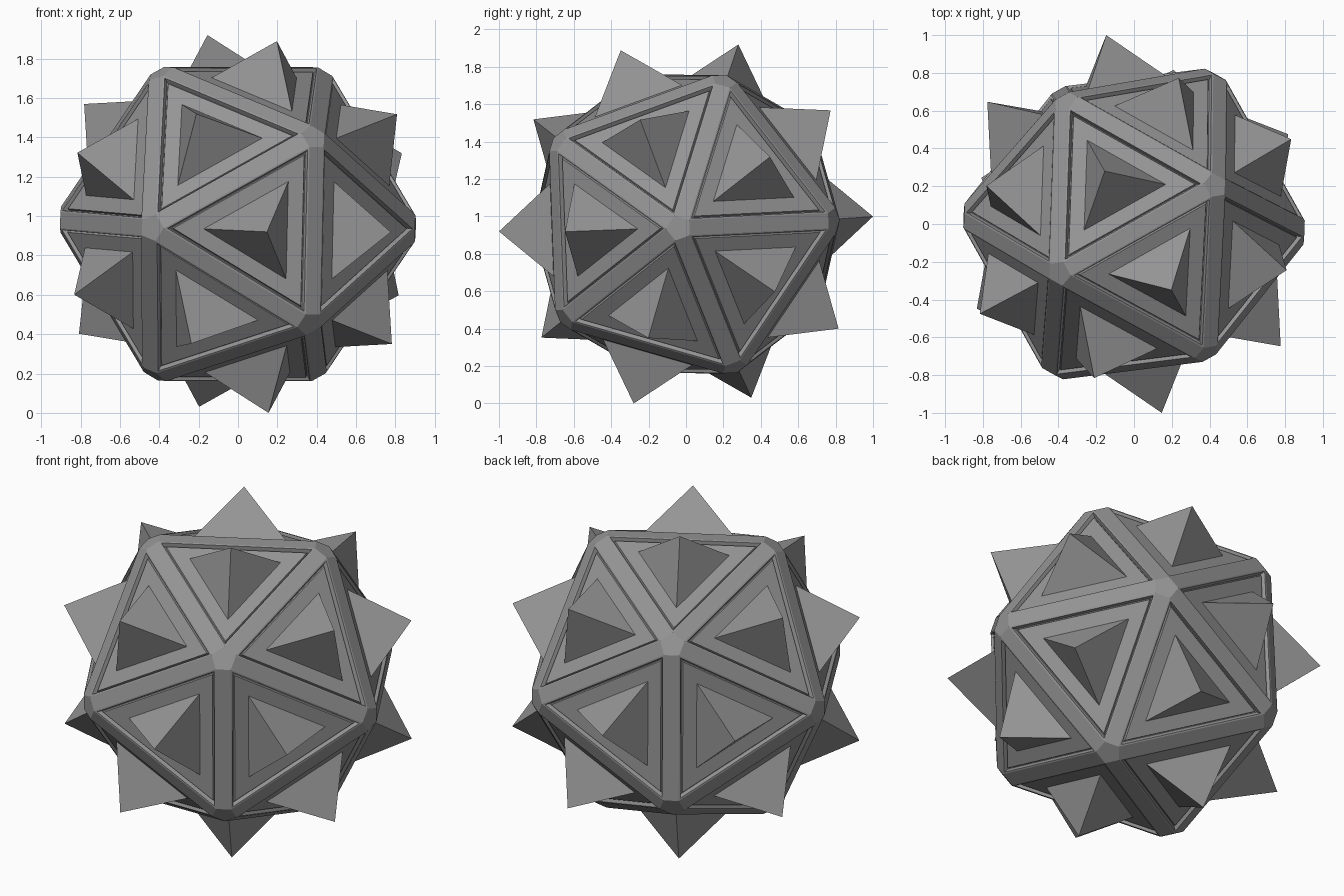
import bpy, bmesh, math
from itertools import combinations
from mathutils import Vector

if "Cube" in bpy.data.objects:
    bpy.data.objects.remove(bpy.data.objects["Cube"])

# Icosahedron directions: one axis almost along x, five-fold ring turned slightly
e1 = Vector((1, -0.042, -0.024)).normalized()
e2 = Vector((0, 1, 0))
e2 = (e2 - e1 * e2.dot(e1)).normalized()
e3 = e1.cross(e2)
dirs = [e1]
for k in range(5):
    a = math.radians(2.1 + 72 * k)
    dirs.append((e1 + 2 * (math.cos(a) * e2 + math.sin(a) * e3)) / math.sqrt(5))
dirs += [-d for d in dirs]

# The twenty triangular sides, each as (outward normal, three corner directions)
sides = []
for a, b, c in combinations(dirs, 3):
    if min(a.dot(b), b.dot(c), a.dot(c)) > 0.4:
        n = (a + b + c).normalized()
        if (b - a).cross(c - a).dot(n) < 0:
            b, c = c, b
        sides.append((n, [(p - n * p.dot(n)).normalized() for p in (a, b, c)]))

APEX = 1.0 / max(n.y for n, _ in sides)
CENTRE = Vector((0, 0, APEX * max(n.z for n, _ in sides)))

# Dark grey for the whole model
grey = bpy.data.materials.new("dark_grey")
grey.diffuse_color = (0.3, 0.3, 0.3, 1)
grey.use_nodes = True
grey.node_tree.nodes["Principled BSDF"].inputs["Base Color"].default_value = grey.diffuse_color


def ring(side, inradius, dist):
    n, corners = side
    return [CENTRE + n * dist + c * 2 * inradius for c in corners]


def finish(bm, name):
    me = bpy.data.meshes.new(name)
    bm.to_mesh(me)
    bm.free()
    me.materials.append(grey)
    ob = bpy.data.objects.new(name, me)
    bpy.context.collection.objects.link(ob)
    return ob


# Frame: edge bars and pentagon caps as separate plates, open at every side
LIP, LIP_D = 0.246, 0.759
bm = bmesh.new()
for s in sides:
    for p in ring(s, LIP, LIP_D):
        bm.verts.new(p)
bmesh.ops.convex_hull(bm, input=bm.verts)
bmesh.ops.dissolve_limit(bm, angle_limit=0.03, verts=bm.verts, edges=bm.edges)
bmesh.ops.recalc_face_normals(bm, faces=bm.faces)
bmesh.ops.delete(bm, geom=[f for f in bm.faces if len(f.verts) == 3],
                 context='FACES_ONLY')
bmesh.ops.split_edges(bm, edges=bm.edges)
finish(bm, "edge_bars_and_caps")

# Panels: lip, groove and flat triangle filling each opening
PROFILE = [(LIP, LIP_D), (0.237, LIP_D), (0.229, 0.735), (0.225, 0.735), (0.221, 0.747)]
bm = bmesh.new()
for s in sides:
    rings = [[bm.verts.new(p) for p in ring(s, r, d)] for r, d in PROFILE]
    for lo, hi in zip(rings, rings[1:]):
        for i in range(3):
            j = (i + 1) % 3
            bm.faces.new((lo[i], lo[j], hi[j], hi[i]))
    bm.faces.new(rings[-1])
finish(bm, "grooved_panels")

# Spikes: a three-sided pyramid in the middle of every panel
bm = bmesh.new()
for s in sides:
    base = [bm.verts.new(p) for p in ring(s, 0.1435, 0.746)]
    tip = bm.verts.new(CENTRE + s[0] * APEX)
    for i in range(3):
        bm.faces.new((base[i], base[(i + 1) % 3], tip))
    bm.faces.new(base[::-1])
finish(bm, "spikes")
